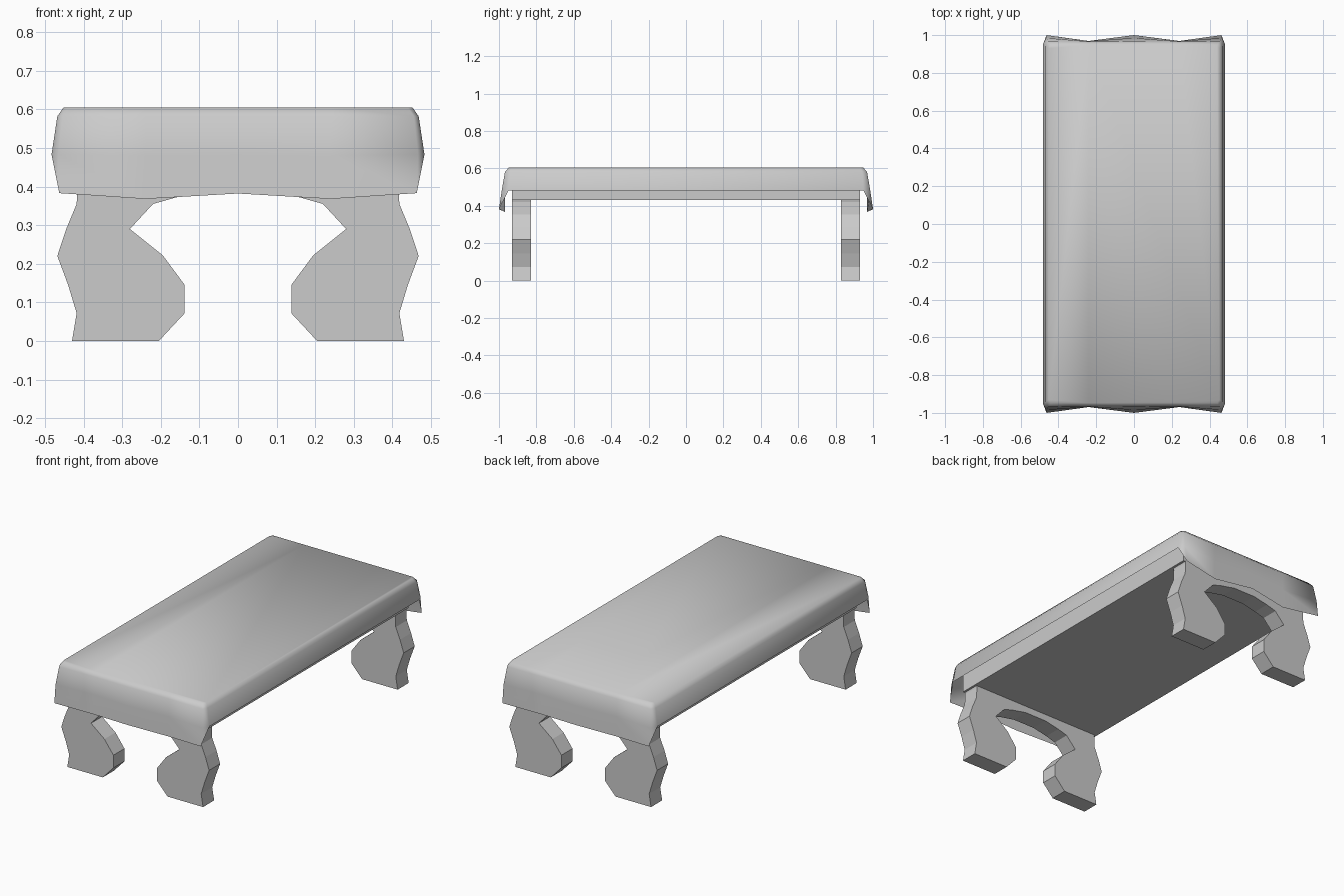
import bpy, bmesh
from mathutils import Vector

if "Cube" in bpy.data.objects:
    bpy.data.objects.remove(bpy.data.objects["Cube"])


def make_object(name, bm):
    bmesh.ops.recalc_face_normals(bm, faces=bm.faces)
    mesh = bpy.data.meshes.new(name)
    bm.to_mesh(mesh)
    bm.free()
    obj = bpy.data.objects.new(name, mesh)
    bpy.context.collection.objects.link(obj)
    return obj


def mirrored_ring(quarter):
    # quarter runs from the long side (+x) round to the middle of the back end
    flip = lambda pts, sx, sy: [(x * sx, y * sy, z) for x, y, z in pts]
    half = quarter + flip(quarter[-2::-1], -1, 1)
    return half + flip(half[::-1], 1, -1)


# Draped cloth: rings from the flat top down to the wavy hem
rings = [
    [(.452, .93, .605), (.440, .947, .605), (.24, .947, .605), (0, .947, .605)],
    [(.468, .942, .582), (.455, .968, .582), (.24, .966, .582), (0, .968, .582)],
    [(.483, .948, .483), (.466, .985, .483), (.24, .968, .480), (0, .985, .483)],
    [(.483, .948, .483), (.463, 1.0, .383), (.24, .969, .368), (0, 1.0, .382)],
]
bm = bmesh.new()
loops = [[bm.verts.new(p) for p in mirrored_ring(q)] for q in rings]
bm.faces.new(loops[0])
n = len(loops[0])
for upper, lower in zip(loops, loops[1:]):
    for i in range(n):
        j = (i + 1) % n
        bm.faces.new((upper[i], upper[j], lower[j], lower[i]))
bmesh.ops.remove_doubles(bm, verts=bm.verts, dist=0.0005)
cloth = make_object("cloth_cover", bm)
cloth.data.shade_smooth()

# Board under the cloth
bm = bmesh.new()
bmesh.ops.create_cube(bm, size=1)
for v in bm.verts:
    v.co = Vector((v.co.x * .86, v.co.y * 1.86, .5 + v.co.z * .14))
make_object("table_board", bm)

# Curved leg pair joined by an arch, one panel at each end
half = [(.43, .485), (.415, .42), (.418, .355), (.445, .29), (.468, .22),
        (.44, .145), (.418, .072), (.43, 0), (.205, 0), (.138, .072),
        (.138, .145), (.195, .222), (.28, .29), (.22, .355), (.16, .372),
        (.07, .39)]
profile = half + [(-x, z) for x, z in half[::-1]]
for name, y in (("front_legs", -.93), ("back_legs", .83)):
    bm = bmesh.new()
    face = bm.faces.new([bm.verts.new((x, y, z)) for x, z in profile])
    out = bmesh.ops.extrude_face_region(bm, geom=[face], use_keep_orig=True)
    moved = [g for g in out["geom"] if isinstance(g, bmesh.types.BMVert)]
    bmesh.ops.translate(bm, verts=moved, vec=(0, .1, 0))
    make_object(name, bm)
